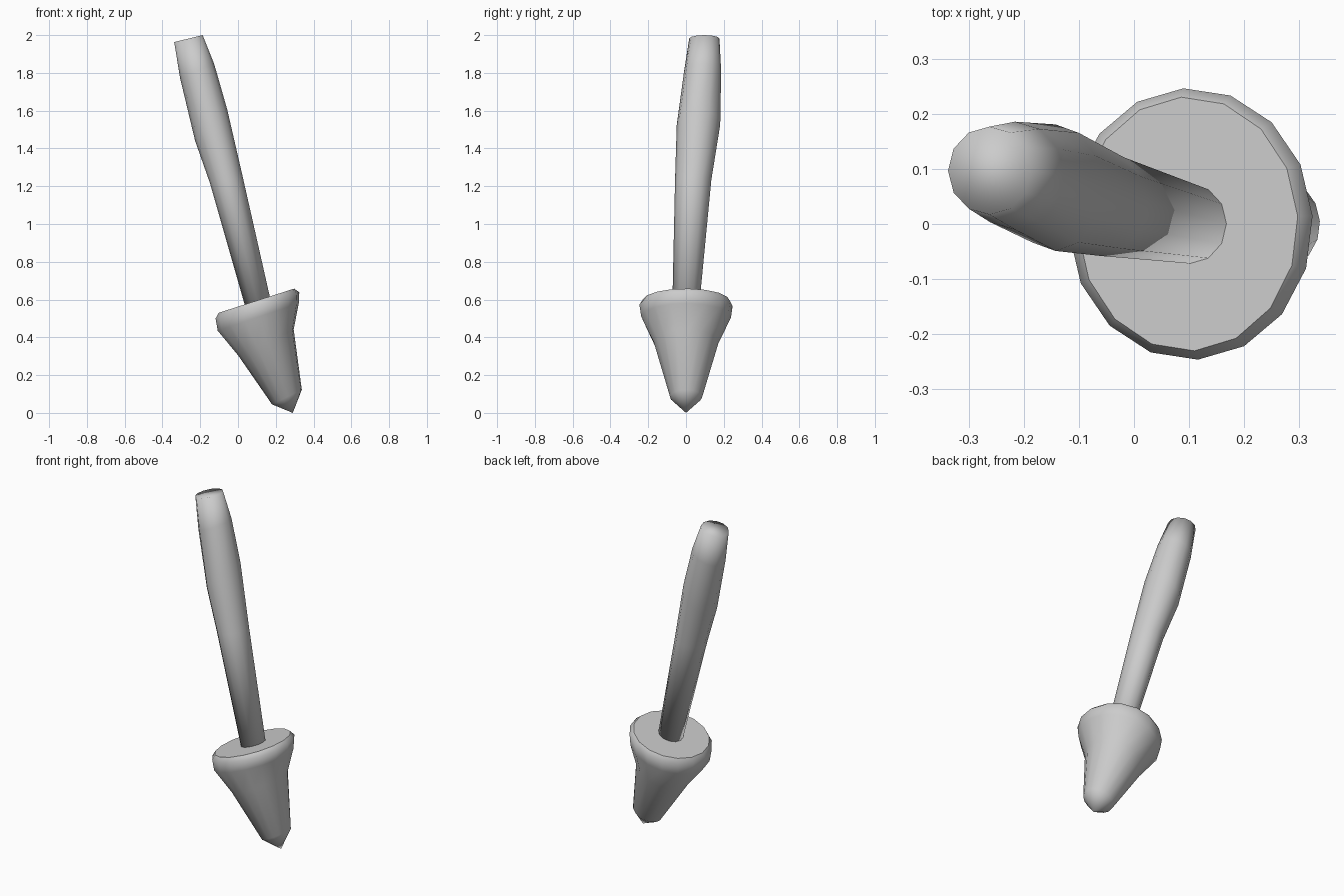
import bpy, bmesh
from math import cos, sin, pi

if "Cube" in bpy.data.objects:
    bpy.data.objects.remove(bpy.data.objects["Cube"])


def loft(name, rings, sides, phase=0.0, tip=None, flat_top=False):
    """Skin tilted rings: (left x, left z, right x, right z, centre y, y radius)."""
    bm = bmesh.new()
    loops = []
    for lx, lz, rx, rz, cy, ry in rings:
        loop = []
        for i in range(sides):
            a = 2 * pi * i / sides + phase
            loop.append(bm.verts.new(((lx + rx) / 2 + (rx - lx) / 2 * cos(a),
                                      cy + ry * sin(a),
                                      (lz + rz) / 2 + (rz - lz) / 2 * cos(a))))
        loops.append(loop)
    for lo, hi in zip(loops, loops[1:]):
        for i in range(sides):
            j = (i + 1) % sides
            bm.faces.new((lo[i], lo[j], hi[j], hi[i]))
    top = bm.faces.new(loops[-1])
    if tip:
        point = bm.verts.new(tip)
        for i in range(sides):
            bm.faces.new((loops[0][(i + 1) % sides], loops[0][i], point))
    else:
        bm.faces.new(loops[0][::-1])
    bmesh.ops.recalc_face_normals(bm, faces=bm.faces)
    for f in bm.faces:
        f.smooth = True
    if flat_top:
        for e in top.edges:
            e.smooth = False
    mesh = bpy.data.meshes.new(name)
    bm.to_mesh(mesh)
    bm.free()
    obj = bpy.data.objects.new(name, mesh)
    bpy.context.collection.objects.link(obj)
    return obj


# Tapered head with a flat, bevelled rim and pointed tip
loft("tapered_head", [
    (0.18, 0.045, 0.338, 0.123, 0, 0.085),
    (0.00, 0.305, 0.295, 0.442, 0, 0.172),
    (-0.108, 0.435, 0.322, 0.58, 0, 0.238),
    (-0.119, 0.50, 0.325, 0.638, 0, 0.247),
    (-0.102, 0.53, 0.298, 0.658, 0, 0.231),
], 16, phase=0.06, tip=(0.29, 0, 0.0), flat_top=True)

# Leaning stick that swells towards its upper end
loft("stick_handle", [
    (0.037, 0.568, 0.170, 0.608, 0, 0.072),
    (-0.148, 1.215, 0.025, 1.25, 0.038, 0.096),
    (-0.227, 1.44, -0.058, 1.61, 0.066, 0.115),
    (-0.306, 1.77, -0.127, 1.85, 0.088, 0.098),
    (-0.338, 1.963, -0.187, 2.0, 0.097, 0.080),
], 12)
